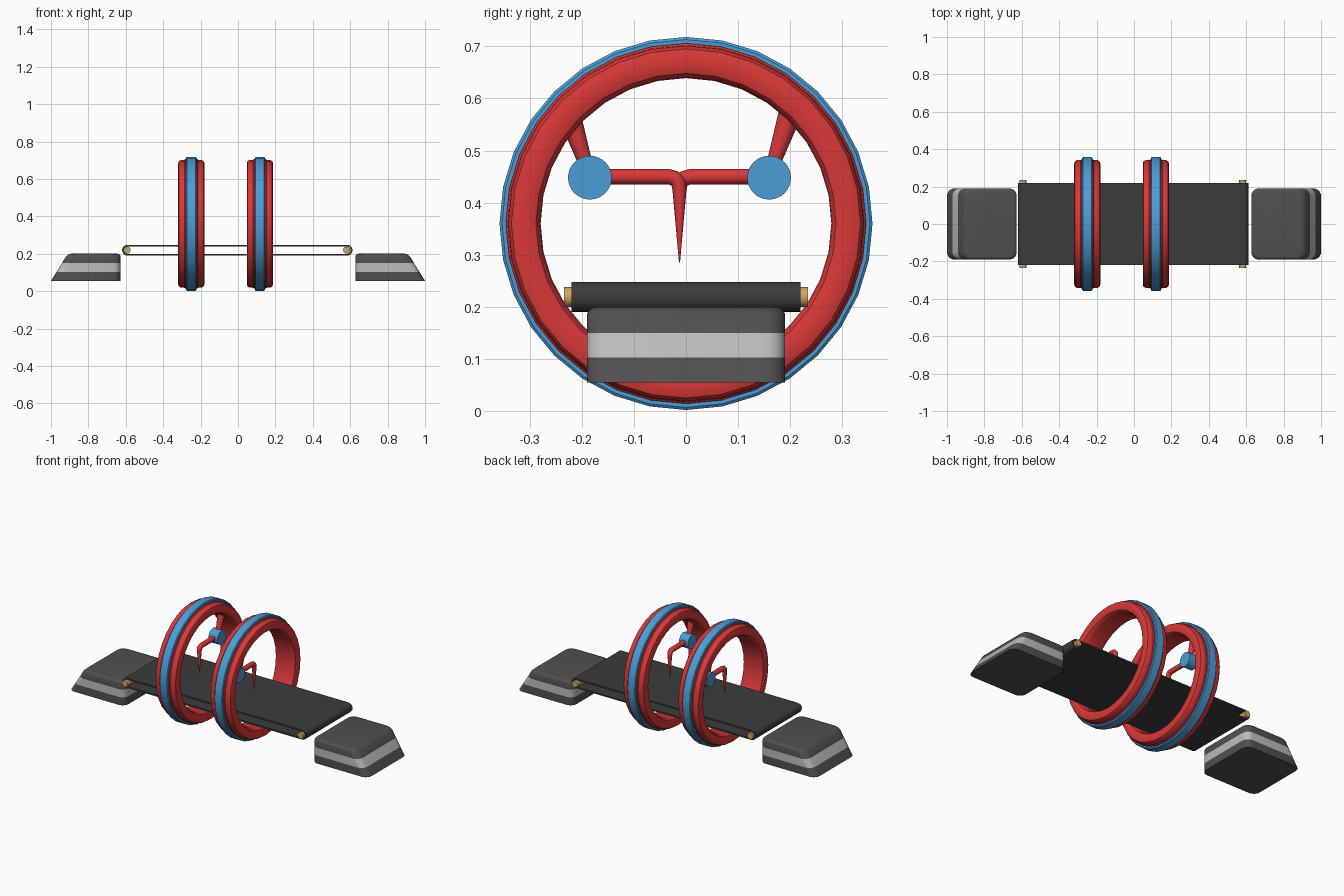
import bpy, bmesh
from math import sin, cos, pi, radians
from mathutils import Vector

if "Cube" in bpy.data.objects:
    bpy.data.objects.remove(bpy.data.objects["Cube"])


def material(name, rgb):
    m = bpy.data.materials.new(name)
    m.diffuse_color = (*rgb, 1)
    m.use_nodes = True
    m.node_tree.nodes["Principled BSDF"].inputs["Base Color"].default_value = m.diffuse_color
    return m


RED = material("red", (0.70, 0.04, 0.04))
BLUE = material("blue", (0.07, 0.34, 0.68))
DARK = material("dark_grey", (0.08, 0.08, 0.08))
LIGHT = material("light_grey", (0.50, 0.50, 0.50))
BELT = material("belt_grey", (0.045, 0.045, 0.045))
GOLD = material("gold", (0.65, 0.40, 0.12))


def finish(name, bm, mats, angle=35):
    bmesh.ops.recalc_face_normals(bm, faces=bm.faces)
    me = bpy.data.meshes.new(name)
    bm.to_mesh(me)
    bm.free()
    for m in mats:
        me.materials.append(m)
    ob = bpy.data.objects.new(name, me)
    bpy.context.collection.objects.link(ob)
    bpy.context.view_layer.objects.active = ob
    ob.select_set(True)
    bpy.ops.object.shade_smooth_by_angle(angle=radians(angle))
    ob.select_set(False)
    return ob


def loft(bm, rings, caps=True, closed=False, mat_of=lambda i: 0):
    vs = [[bm.verts.new(p) for p in r] for r in rings]
    n = len(vs[0])
    for i in range(len(vs) if closed else len(vs) - 1):
        a, b = vs[i], vs[(i + 1) % len(vs)]
        for j in range(n):
            k = (j + 1) % n
            bm.faces.new((a[j], a[k], b[k], b[j])).material_index = mat_of(i)
    if caps and not closed:
        bm.faces.new(vs[0])
        bm.faces.new(vs[-1])


def hoop(name, x, profile, mat, sides=32, zc=0.36):
    # profile of (x offset, radius) swept around the x axis
    bm = bmesh.new()
    loft(bm, [[(x + px, r * sin(2 * pi * i / sides), zc + r * cos(2 * pi * i / sides))
               for px, r in profile] for i in range(sides)], closed=True)
    return finish(name, bm, [mat])


def tube(name, pts, radii, mat, sides=12):
    # tapered round tube along a path lying in a plane of constant x
    bm = bmesh.new()
    pts = [Vector(p) for p in pts]
    rings = []
    for i, (p, r) in enumerate(zip(pts, radii)):
        t = (pts[min(i + 1, len(pts) - 1)] - pts[max(i - 1, 0)]).normalized()
        u = Vector((1, 0, 0))
        v = t.cross(u)
        rings.append([p + r * (cos(2 * pi * k / sides) * u + sin(2 * pi * k / sides) * v)
                      for k in range(sides)])
    loft(bm, rings)
    return finish(name, bm, [mat], 50)


def rod(name, centre, axis, radius, length, mat, sides):
    bm = bmesh.new()
    c, ax = Vector(centre), Vector(axis)
    u = Vector((0, 0, 1))
    v = ax.cross(u)
    loft(bm, [[c + ax * s * length / 2 + radius * (cos(2 * pi * k / sides) * u + sin(2 * pi * k / sides) * v)
               for k in range(sides)] for s in (-1, 1)])
    return finish(name, bm, [mat])


# Hoops: rounded red ring with a blue band around the rim
half = [(0.032, 0.346), (0.036, 0.342), (0.056, 0.341), (0.066, 0.335), (0.070, 0.323),
        (0.070, 0.302), (0.065, 0.288), (0.055, 0.281), (0.042, 0.279)]
red_profile = half + [(-a, r) for a, r in reversed(half)]
blue_profile = [(0.027, 0.34), (0.027, 0.353), (0.023, 0.358),
                (-0.023, 0.358), (-0.027, 0.353), (-0.027, 0.34)]

for tag, x, s in (("left", -0.25, 1), ("right", 0.117, -1)):
    hoop(tag + "_hoop", x, red_profile, RED)
    hoop(tag + "_hoop_band", x, blue_profile, BLUE)

    # Bent tool arm hanging inside the hoop, on alternate sides
    y0 = -0.0125
    tube(tag + "_upper_arm", [(x, y0 + s * 0.172, 0.45), (x, y0 + s * 0.222, 0.60)],
         [0.011, 0.025], RED)
    rod(tag + "_elbow_joint", (x, y0 + s * 0.172, 0.448), (1, 0, 0), 0.042, 0.06, BLUE, 32)
    tube(tag + "_needle_arm",
         [(x, y0 + s * a, z) for a, z in ((0.17, 0.45), (0.022, 0.45), (0.010, 0.447),
                                          (0.002, 0.438), (0, 0.425), (0, 0.285))],
         [0.015, 0.015, 0.015, 0.0145, 0.0135, 0.001], RED)


# Conveyor belt: hollow stadium-shaped loop
def stadium(r, y, xl=-0.591, xr=0.583, z=0.219, n=10):
    return ([(xr + r * sin(pi * i / n), y, z + r * cos(pi * i / n)) for i in range(n + 1)] +
            [(xl - r * sin(pi * i / n), y, z - r * cos(pi * i / n)) for i in range(n + 1)])


bm = bmesh.new()
loft(bm, [stadium(0.029, -0.22), stadium(0.029, 0.22),
          stadium(0.020, 0.22), stadium(0.020, -0.22)], closed=True)
finish("conveyor_belt", bm, [BELT])

# Rollers
for tag, x in (("left", -0.593), ("right", 0.581)):
    rod(tag + "_roller", (x, 0, 0.219), (0, 1, 0), 0.019, 0.468, GOLD, 12)


# End blocks: vertical inner wall, sloped outer wall, pale middle stripe
def rounded_rect(x0, x1, hy, r, z, side, n=5):
    pts = []
    for cx, cy, a0 in ((x1 - r, hy - r, 0), (x0 + r, hy - r, 90),
                       (x0 + r, r - hy, 180), (x1 - r, r - hy, 270)):
        for i in range(n + 1):
            a = radians(a0 + 90 * i / n)
            pts.append((side * (cx + r * cos(a)), cy + r * sin(a), z))
    return pts


def outer(z):
    return 1.0 - (z - 0.055) * 0.62


for tag, side in (("left", -1), ("right", 1)):
    rings = []
    for z, inset in ((0.055, 0), (0.103, 0), (0.150, 0), (0.186, 0),
                     (0.194, 0.004), (0.198, 0.009), (0.200, 0.018)):
        rings.append(rounded_rect(0.627 + inset, outer(z) - inset, 0.19 - inset, 0.04, z, side))
    bm = bmesh.new()
    loft(bm, rings, mat_of=lambda i: 1 if i == 1 else 0)
    finish(tag + "_end_block", bm, [DARK, LIGHT])
